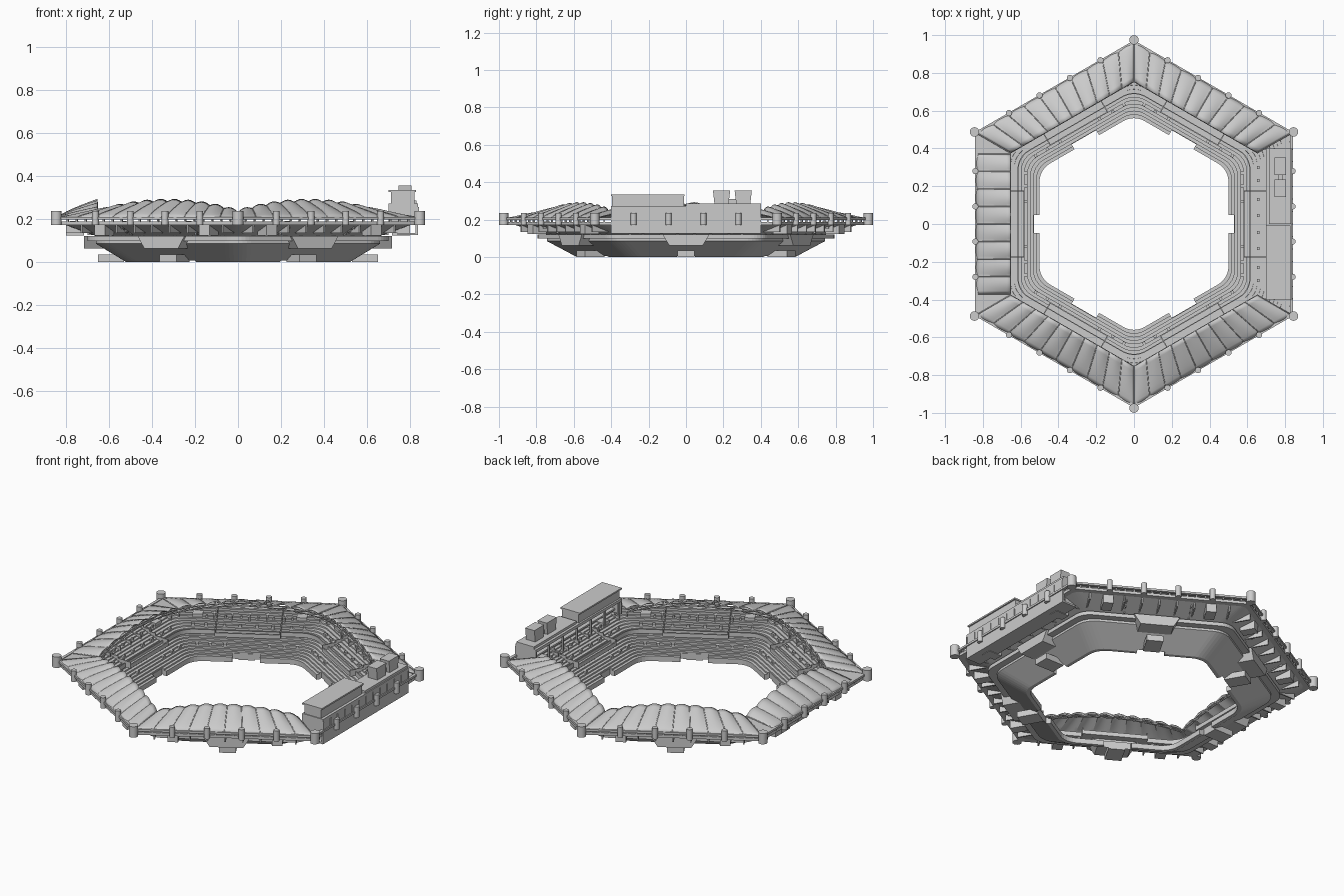
import bpy, bmesh, math
from math import pi, sin, cos

if "Cube" in bpy.data.objects:
    bpy.data.objects.remove(bpy.data.objects["Cube"])

SIDES = range(6)          # side 0 faces +x, the rest follow every 60 degrees


def pt(k, d, t, z):
    """Point on side k: d outwards, t along the side, z up."""
    a = k * pi / 3
    return (d * cos(a) - t * sin(a), d * sin(a) + t * cos(a), z)


def finish(name, bm):
    bmesh.ops.recalc_face_normals(bm, faces=bm.faces)
    me = bpy.data.meshes.new(name)
    bm.to_mesh(me)
    bm.free()
    ob = bpy.data.objects.new(name, me)
    bpy.context.collection.objects.link(ob)
    return ob


def smooth(ob):
    bpy.ops.object.select_all(action='DESELECT')
    ob.select_set(True)
    bpy.context.view_layer.objects.active = ob
    bpy.ops.object.shade_smooth_by_angle(angle=math.radians(25))


def boxes(name, items):
    """Boxes (side, d0, d1, t0, t1, z0, z1[, top flare]) joined in one mesh."""
    bm = bmesh.new()
    for k, d0, d1, t0, t1, z0, z1, *f in items:
        f = f[0] if f else 0
        lo = [(d0, t0), (d1, t0), (d1, t1), (d0, t1)]
        hi = [(d0, t0 - f), (d1, t0 - f), (d1, t1 + f), (d0, t1 + f)]
        a = [bm.verts.new(pt(k, d, t, z0)) for d, t in lo]
        b = [bm.verts.new(pt(k, d, t, z1)) for d, t in hi]
        bm.faces.new(a[::-1])
        bm.faces.new(b)
        for i in range(4):
            j = (i + 1) % 4
            bm.faces.new((a[i], a[j], b[j], b[i]))
    return finish(name, bm)


def hex_loft(name, prof, seg=6):
    """Sweep a closed section of (apothem, z, corner radius) around the hexagon."""
    bm = bmesh.new()
    rings = []
    for d, z, r in prof:
        ring = []
        for k in SIDES:
            c, a = (d - r) / cos(pi / 6), k * pi / 3
            for i in range(seg + 1):
                th = a + pi / 3 * i / seg
                ring.append(bm.verts.new((c * cos(a + pi / 6) + r * cos(th),
                                          c * sin(a + pi / 6) + r * sin(th), z)))
        rings.append(ring)
    n = len(rings[0])
    for a, b in zip(rings, rings[1:] + rings[:1]):
        for i in range(n):
            j = (i + 1) % n
            bm.faces.new((a[i], a[j], b[j], b[i]))
    return finish(name, bm)


def steps(d0, z0, d1, z1, n, r0, r1):
    """Seating rows as a stair profile."""
    out = []
    for i in range(n):
        d, e = d0 + (d1 - d0) * i / n, d0 + (d1 - d0) * (i + 1) / n
        z = z0 + (z1 - z0) * i / max(1, n - 1)
        r = r0 + (r1 - r0) * i / n
        out += [(d, z, r), (e, z, r)]
    return out


def cylinders(name, items, seg=16):
    """Upright cylinders (x, y, radius, z0, z1) joined in one mesh."""
    bm = bmesh.new()
    for x, y, r, z0, z1 in items:
        res = bmesh.ops.create_cone(bm, cap_ends=True, segments=seg, radius1=r, radius2=r, depth=z1 - z0)
        bmesh.ops.translate(bm, verts=res['verts'], vec=(x, y, (z0 + z1) / 2))
    ob = finish(name, bm)
    smooth(ob)
    return ob


# lower seating bowl, with pitch entrances cut at each side
lower = hex_loft("lower_stand", [(0.5, 0.0, .11)] + steps(0.5, 0.03, 0.645, 0.098, 9, .11, .12)
                 + [(0.66, 0.098, .12), (0.66, 0.085, .12), (0.52, 0.0, .11)])
cut = boxes("entrance_cutter", [(k, .4, .53, -w, w, -.05, .2) for k in SIDES
                                for w in [.048 if k % 3 == 0 else .075]])
cut.hide_render = True
cut.hide_viewport = True
mod = lower.modifiers.new("entrances", 'BOOLEAN')
mod.object = cut
mod.operation = 'DIFFERENCE'
boxes("entrance_tunnels", [(k, .53, .65, -.045, .045, 0, .035) for k in SIDES])

# concourse ring between the tiers
hex_loft("concourse", [(.645, .098, .1), (.70, .098, .1), (.70, .12, .1), (.645, .12, .1)])

# upper seating bowl and outer ring beam
hex_loft("upper_stand", steps(0.615, 0.122, 0.80, 0.187, 10, .12, .06)
         + [(.81, .187, .05), (.81, .175, .05), (.625, .108, .12), (.615, .108, .12)])
hex_loft("outer_ring_beam", [(.79, .172, .03), (.83, .172, .03), (.83, .188, .03), (.79, .188, .03)], 3)
hex_loft("upper_parapet", [(.612, .108, .12), (.617, .108, .12), (.617, .134, .12), (.612, .134, .12)])

# middle blocks: balcony in front, dividing walls, hospitality block behind
mid = []
for k in SIDES:
    mid += [(k, .58, .65, -.175, .175, .108, .118), (k, .58, .586, -.175, .175, .108, .132)]
    for s in (-1, 1):
        for i in range(5):
            d = .58 + i * .04
            z = .125 + max(0, d - .615) * .35
            mid.append((k, d, d + .04, s * .175 - .003, s * .175 + .003, z - .015, z + .022))
boxes("middle_balconies", mid)
boxes("hospitality_blocks", [(k, .62, .715, -.09, .09, .062, .12, .035) for k in SIDES])
boxes("stair_cores", [(k, .715, .80, t - .028, t + .028, .122, .176) for k in SIDES for t in (-.28, .28)])
boxes("raker_beams", [(k, .70, .80, t - .004, t + .004, .135, .174) for k in SIDES
                      for t in (-.38, -.19, -.095, 0, .095, .19, .38)])

# stair heads scattered over both tiers
heads = []
for k in SIDES:
    for t in (-.27, -.20, -.12, .12, .20, .27):
        heads.append((k, .565, .58, t - .008, t + .008, .05, .075))
    for t in (-.30, -.23, -.13, -.045, .045, .13, .23, .30):
        heads.append((k, .65, .665, t - .008, t + .008, .12, .15))
        heads.append((k, .715, .727, t - .006, t + .006, .145, .17))
boxes("stair_heads", heads)


# scalloped fabric roofs on five sides
def roof_point(k, u, v, n):
    full = k != 3
    to, ti = (.485, .378) if full else (.37, .37)
    d = .84 - .187 * v
    t = u * (to + (ti - to) * v)
    zi = .232 + .05 * (1 - u * u)
    bulge = abs(sin(pi * n * (u + 1) / 2)) * .012 * (.3 + .7 * v)
    return pt(k, d, t, .204 + (zi - .204) * v ** .75 + bulge)


ribs = []
for k in range(1, 6):
    n = 8 if k == 3 else 10
    bm = bmesh.new()
    nu, nv = n * 6, 8
    g = [[bm.verts.new(roof_point(k, 2 * i / nu - 1, j / nv, n)) for j in range(nv + 1)] for i in range(nu + 1)]
    for i in range(nu):
        for j in range(nv):
            bm.faces.new((g[i][j], g[i + 1][j], g[i + 1][j + 1], g[i][j + 1]))
    roof = finish("roof_side_%d" % k, bm)
    smooth(roof)
    sol = roof.modifiers.new("thickness", 'SOLIDIFY')
    sol.thickness = .004
    # rib lines and the inner edge truss follow the roof
    for i in range(n + 1):
        ribs.append([roof_point(k, 2 * i / n - 1, j / 6, n) for j in range(7)])
    for drop in (.004, .02):
        ribs.append([(x, y, z - drop) for x, y, z in
                     (roof_point(k, 2 * i / n - 1, 1, n) for i in range(n + 1))])
    for i in range(n):
        x, y, z = roof_point(k, 2 * i / n - 1, 1, n)
        x2, y2, z2 = roof_point(k, (2 * i + 2) / n - 1, 1, n)
        ribs.append([(x, y, z - .004), (x2, y2, z2 - .02)])

cu = bpy.data.curves.new("roof_ribs", 'CURVE')
cu.dimensions = '3D'
cu.bevel_depth = .003
cu.bevel_resolution = 0
for path in ribs:
    sp = cu.splines.new('POLY')
    sp.points.add(len(path) - 1)
    for p, q in zip(sp.points, path):
        p.co = (*q, 1)
bpy.context.collection.objects.link(bpy.data.objects.new("roof_ribs", cu))

# low corner plates beside the straight roof
bm = bmesh.new()
for s in (-1, 1):
    a = [(.84, .37), (.84, .485), (.655, .378), (.655, .37)]
    bm.faces.new([bm.verts.new(pt(3, d, s * t, .204 if d > .7 else .23)) for d, t in a])
finish("roof_corner_plates", bm)

# eaves beam, posts and drum columns around the outside
boxes("eaves_beams", [(k, .825, .842, -.48, .48, .198, .21) for k in SIDES])
boxes("eaves_posts", [(k, .822, .832, t * .0485 - .004, t * .0485 + .004, .185, .2)
                      for k in SIDES for t in range(-9, 10)])
cols = []
for k in SIDES:
    a = k * pi / 3 + pi / 6
    cols.append((.975 * cos(a), .975 * sin(a), .025, .172, .236))
    for t in (-.28, -.093, .093, .28):
        x, y, _ = pt(k, .84, t, 0)
        cols.append((x, y, .016, .172, .236))
cylinders("drum_columns", cols)

# main building on the right side
bld = [(0, .825, .836, -.4, .4, .125, .26),      # facade
       (0, .70, .836, -.4, .4, .255, .272),      # roof slab
       (0, .74, .83, -.4, .4, .195, .205),       # floor
       (0, .74, .83, -.4, .4, .125, .135),
       (0, .70, .836, -.4, -.392, .18, .26),
       (0, .70, .836, .392, .4, .18, .26),
       (0, .828, .842, -.4, .4, .198, .206),
       (0, .715, .83, 0, .4, .272, .286)]
bld += [(0, .71, .72, t * .13 - .005, t * .13 + .005, .15, .258) for t in range(-3, 4)]
bld += [(0, .836, .84, t * .066 - .003, t * .066 + .003, .205, .256) for t in range(-6, 7)]
boxes("main_building", bld)
boxes("rooftop_hall", [(0, .71, .82, -.395, -.012, .272, .325), (0, .70, .828, -.4, -.008, .325, .334)])
boxes("rooftop_cabins", [(0, .745, .805, .152, .228, .286, .356, .008),
                         (0, .745, .805, .268, .344, .286, .356, .008),
                         (0, .765, .785, .228, .268, .286, .31)])
